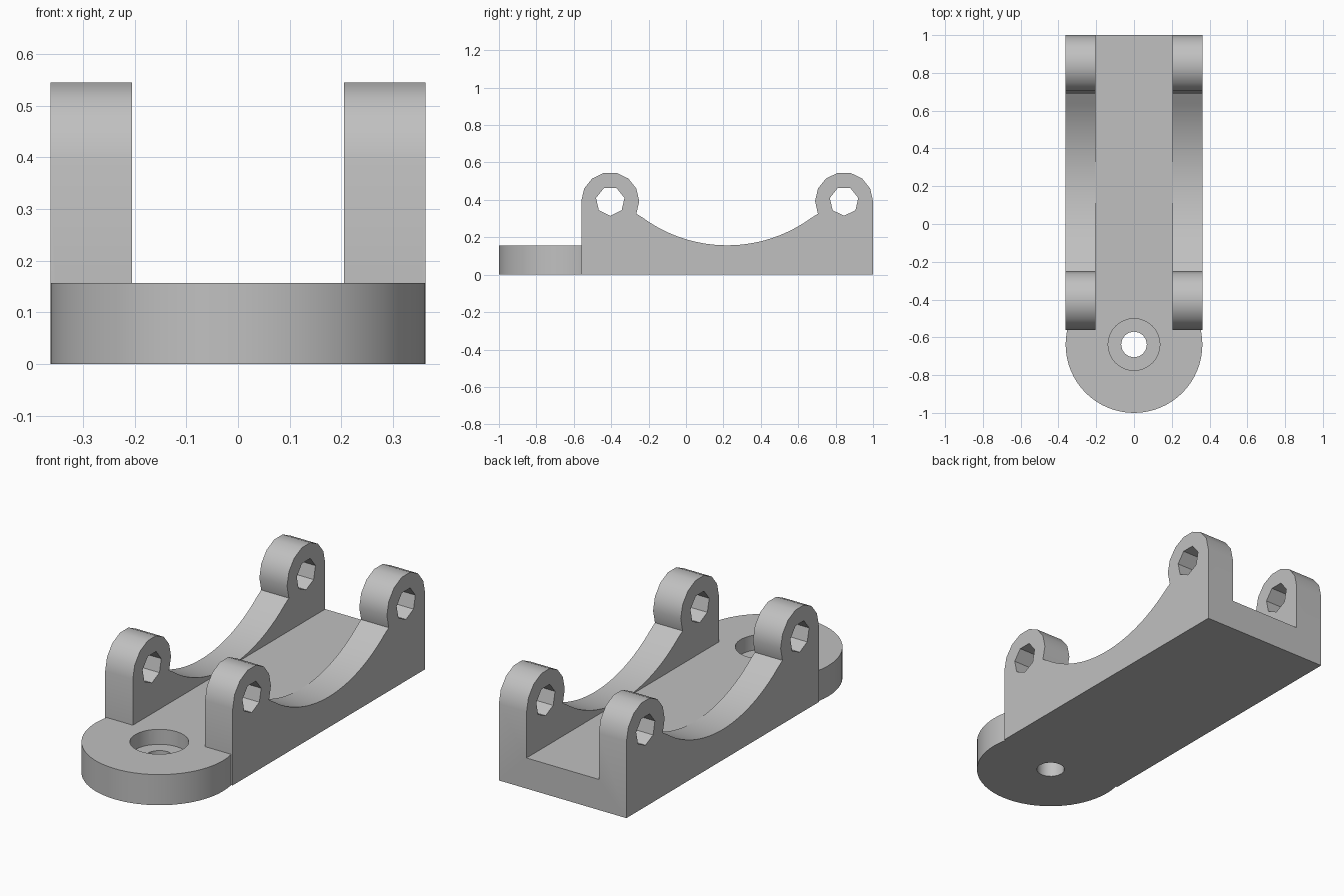
import bpy, bmesh
from math import sin, cos, pi, radians, sqrt
from mathutils import Matrix

if "Cube" in bpy.data.objects:
    bpy.data.objects.remove(bpy.data.objects["Cube"], do_unlink=True)

# Main dimensions
HALF_W, INNER, FLOOR = 0.362, 0.205, 0.157
FRONT, BACK = -0.56, 1.0
MID = (FRONT + BACK) / 2
LUG_R, LUG_Z, PIN_R = 0.155, 0.393, 0.078
LUG_OFF = BACK - MID - LUG_R
SADDLE_R = 0.763
TAB_Y = -0.638

grey = bpy.data.materials.new("matte_grey")
grey.use_nodes = True
color = (0.53, 0.53, 0.53, 1)
grey.diffuse_color = color
grey.node_tree.nodes["Principled BSDF"].inputs["Base Color"].default_value = color


def finish(name, bm):
    bmesh.ops.recalc_face_normals(bm, faces=bm.faces)
    mesh = bpy.data.meshes.new(name)
    bm.to_mesh(mesh)
    bm.free()
    obj = bpy.data.objects.new(name, mesh)
    bpy.context.collection.objects.link(obj)
    mesh.materials.append(grey)
    return obj


def prism_x(name, points, half):
    """Extrude a (y, z) outline symmetrically along x."""
    bm = bmesh.new()
    face = bm.faces.new([bm.verts.new((-half, y, z)) for y, z in points])
    ext = bmesh.ops.extrude_face_region(bm, geom=[face])
    verts = [g for g in ext["geom"] if isinstance(g, bmesh.types.BMVert)]
    bmesh.ops.translate(bm, vec=(2 * half, 0, 0), verts=verts)
    return finish(name, bm)


def cylinder_z(name, radius, z0, z1, sides):
    bm = bmesh.new()
    bmesh.ops.create_cone(bm, cap_ends=True, segments=sides, radius1=radius,
                          radius2=radius, depth=z1 - z0,
                          matrix=Matrix.Translation((0, TAB_Y, (z0 + z1) / 2)))
    return finish(name, bm)


def combine(target, other, operation):
    mod = target.modifiers.new(other.name, 'BOOLEAN')
    mod.operation, mod.solver, mod.object = operation, 'EXACT', other
    bpy.context.view_layer.objects.active = target
    bpy.ops.object.modifier_apply(modifier=mod.name)
    bpy.data.objects.remove(other, do_unlink=True)


# Side outline: lug, half of the saddle curve, then the mirrored half
half = [(LUG_OFF + LUG_R * cos(k * pi / 7), LUG_Z + LUG_R * sin(k * pi / 7))
        for k in range(9)]
reach, steps = half[-1][0], 14
for i in range(1, steps):
    d = reach * (1 - i / steps)
    half.append((d, FLOOR + SADDLE_R - sqrt(SADDLE_R ** 2 - d * d)))
half = [(BACK - MID, 0)] + half
outline = ([(MID + d, z) for d, z in half] + [(MID, FLOOR)]
           + [(MID - d, z) for d, z in reversed(half)])
body = prism_x("cradle_bracket", outline, HALF_W)

# Channel between the two side walls
channel = prism_x("channel_cutter", [(FRONT - 0.1, FLOOR), (BACK + 0.1, FLOOR),
                                     (BACK + 0.1, 1), (FRONT - 0.1, 1)], INNER)
combine(body, channel, 'DIFFERENCE')

# Rounded mounting tab with a counterbored screw hole
combine(body, cylinder_z("mounting_tab", HALF_W, 0, FLOOR, 64), 'UNION')
combine(body, cylinder_z("counterbore_cutter", 0.137, 0.08, 0.3, 32), 'DIFFERENCE')
combine(body, cylinder_z("screw_hole_cutter", 0.068, -0.1, 0.3, 16), 'DIFFERENCE')

# Seven-sided pin holes through the lugs
for side in (-1, 1):
    hole = [(MID + side * LUG_OFF + PIN_R * sin(k * 2 * pi / 7),
             LUG_Z - PIN_R * cos(k * 2 * pi / 7)) for k in range(7)]
    combine(body, prism_x("pin_hole_cutter", hole, 0.5), 'DIFFERENCE')

# Smooth curved faces, crisp edges
bpy.ops.object.select_all(action='DESELECT')
body.select_set(True)
bpy.context.view_layer.objects.active = body
bpy.ops.object.shade_smooth_by_angle(angle=radians(30))
